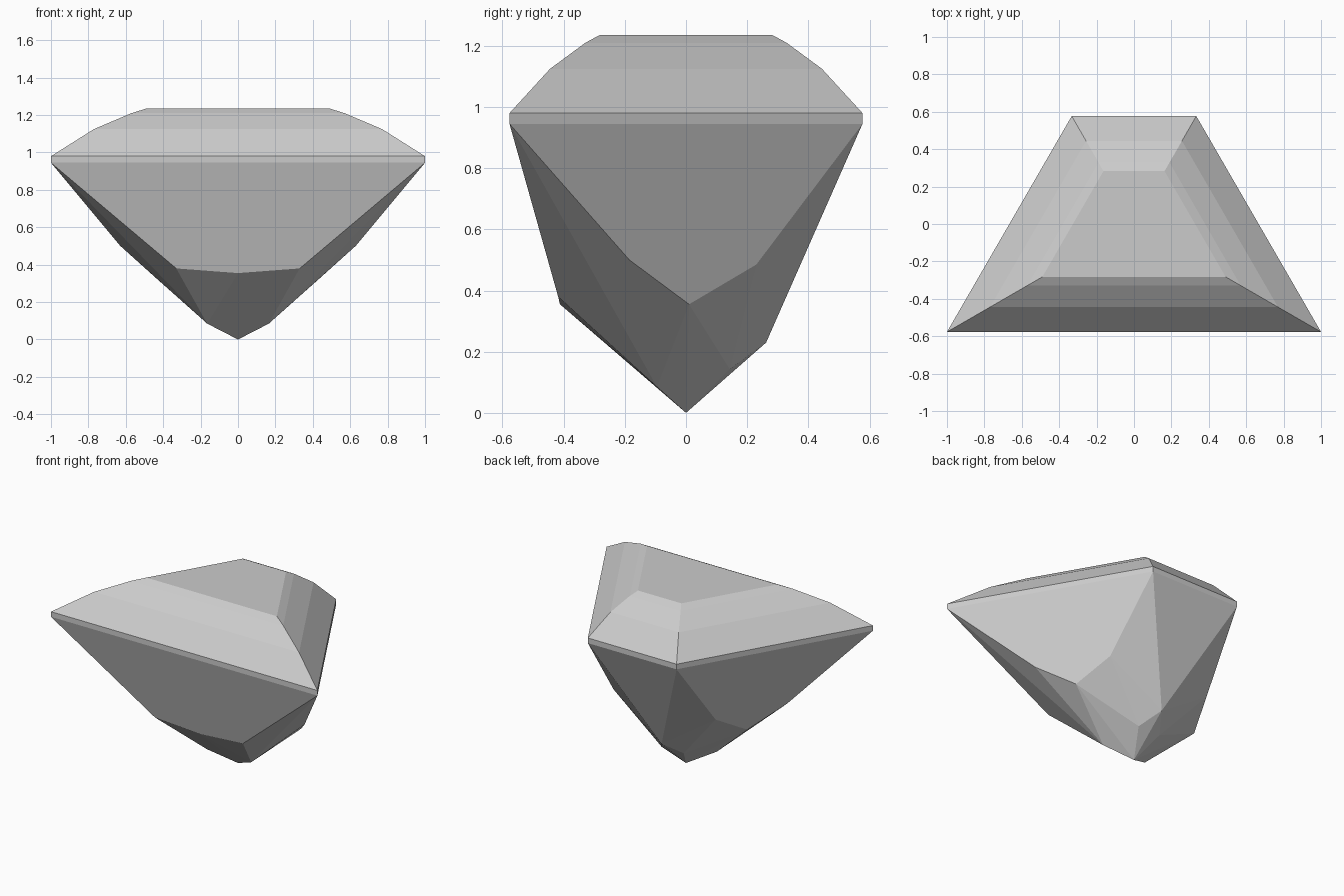
import bpy, bmesh, math

cube = bpy.data.objects.get("Cube")
if cube:
    bpy.data.objects.remove(cube, do_unlink=True)

# One grey for the whole stone
GREY = (0.6, 0.6, 0.6, 1)
mat = bpy.data.materials.new("stone grey")
mat.use_nodes = True
mat.diffuse_color = GREY
mat.node_tree.nodes["Principled BSDF"].inputs["Base Color"].default_value = GREY

# Half outline of the trapezoid: front corner and back corner
FRONT, BACK = (1.0, -0.577), (0.333, 0.577)


def outline(scale, z):
    """Half trapezoid shrunk about the centre at one height."""
    return [(x * scale, y * scale, z) for x, y in (FRONT, BACK)]


# Girdle band and stepped crown up to the flat table
points = []
for scale, z in ((1, 0.945), (1, 0.98), (0.77, 1.125), (0.57, 1.21), (0.49, 1.235)):
    points += outline(scale, z)

# Pavilion: lower ends of the main facets, corner kites and the culet
points += [
    (0.33, -0.418, 0.38), (0, -0.412, 0.355),                             # front facet
    (0.629, -0.185, 0.5), (0.468, 0.01, 0.355), (0.383, 0.23, 0.485),     # side facet
    (0, 0.262, 0.23),                                                     # back facet
    (0.165, -0.095, 0.085), (0.083, 0.143, 0.143),                        # kite tips
    (0, 0, 0),                                                            # culet
]

# Mirror the half set, then wrap the facets around it
points = {p for x, y, z in points for p in ((x, y, z), (-x, y, z))}
bm = bmesh.new()
for p in sorted(points):
    bm.verts.new(p)
hull = bmesh.ops.convex_hull(bm, input=bm.verts)
loose = {g for g in hull["geom_interior"] + hull["geom_unused"]
         if isinstance(g, bmesh.types.BMVert)}
bmesh.ops.delete(bm, geom=list(loose), context="VERTS")
bmesh.ops.dissolve_limit(bm, angle_limit=math.radians(1.5), verts=bm.verts, edges=bm.edges)
bmesh.ops.recalc_face_normals(bm, faces=bm.faces)

mesh = bpy.data.meshes.new("cut_gemstone")
bm.to_mesh(mesh)
bm.free()
mesh.materials.append(mat)
gem = bpy.data.objects.new("cut_gemstone", mesh)
bpy.context.collection.objects.link(gem)
